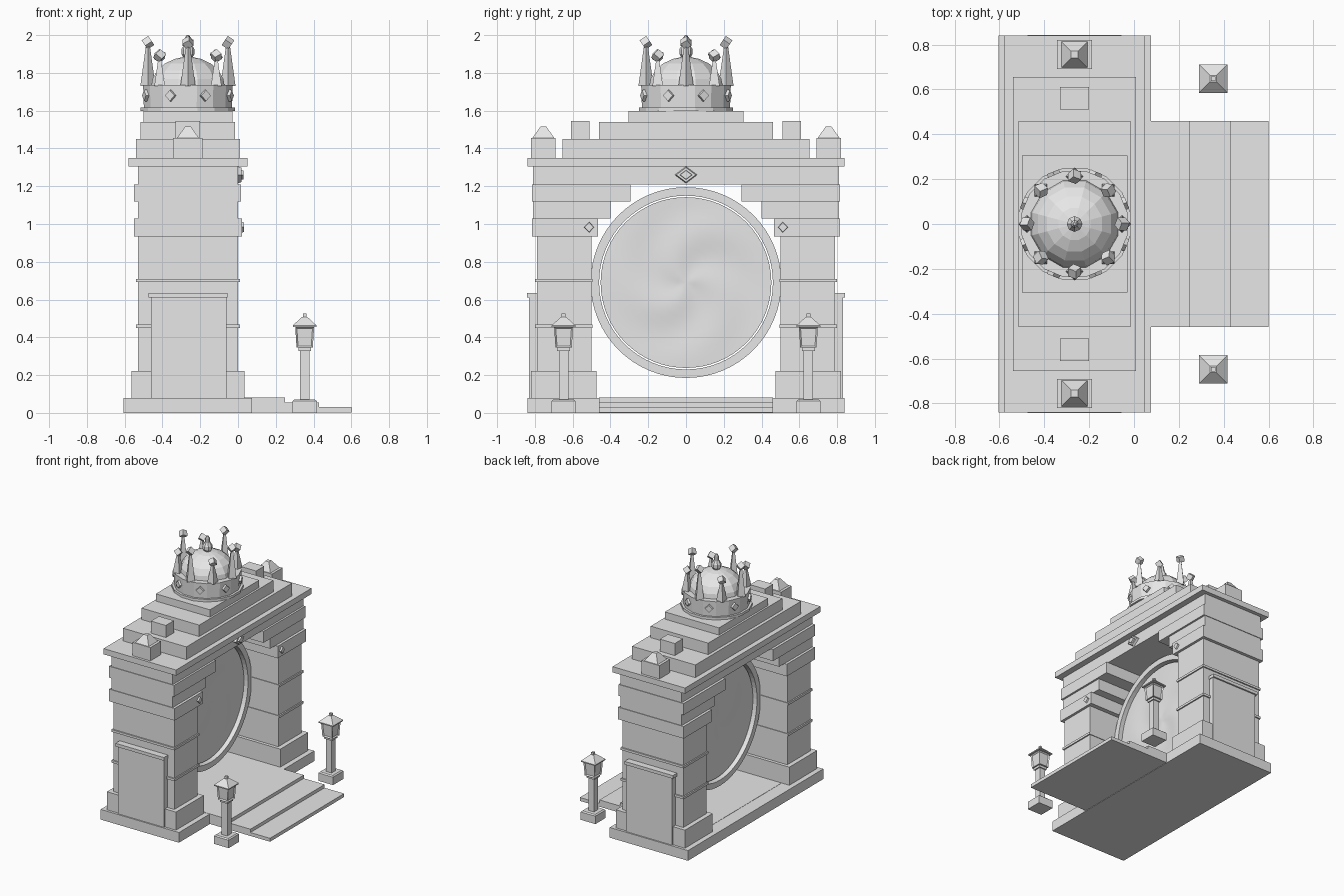
import bpy, bmesh, math
from mathutils import Matrix, Vector

if "Cube" in bpy.data.objects:
    bpy.data.objects.remove(bpy.data.objects["Cube"])

CX = -0.265  # centre line of the arch wall
stone = bpy.data.materials.new("stone_grey")
stone.diffuse_color = (0.8, 0.8, 0.8, 1)
stone.use_nodes = True
stone.node_tree.nodes["Principled BSDF"].inputs["Base Color"].default_value = stone.diffuse_color


def finish(name, bm):
    bmesh.ops.recalc_face_normals(bm, faces=bm.faces)
    me = bpy.data.meshes.new(name)
    bm.to_mesh(me)
    bm.free()
    me.materials.append(stone)
    ob = bpy.data.objects.new(name, me)
    bpy.context.collection.objects.link(ob)
    return ob


def add_box(bm, x0, x1, y0, y1, z0, z1):
    m = Matrix.LocRotScale(Vector(((x0 + x1) / 2, (y0 + y1) / 2, (z0 + z1) / 2)), None,
                           Vector((x1 - x0, y1 - y0, z1 - z0)))
    bmesh.ops.create_cube(bm, size=1, matrix=m)


def box(name, *dims):
    bm = bmesh.new()
    add_box(bm, *dims)
    return finish(name, bm)


def add_stack(bm, cx, cy, profile, sides=4, turn=math.pi / 4):
    """Closed stack of polygon rings; profile is (radius, z)."""
    rings = []
    for r, z in profile:
        rings.append([bm.verts.new((cx + r * math.cos(turn + math.tau * i / sides),
                                    cy + r * math.sin(turn + math.tau * i / sides), z))
                      for i in range(sides)])
    for a, b in zip(rings, rings[1:]):
        for i in range(sides):
            j = (i + 1) % sides
            bm.faces.new((a[i], a[j], b[j], b[i]))
    bm.faces.new(rings[0])
    bm.faces.new(rings[-1])


def stack(name, *args, **kw):
    bm = bmesh.new()
    add_stack(bm, *args, **kw)
    return finish(name, bm)


def square(half, z):
    return (half * math.sqrt(2), z)


def add_diamond(bm, centre, angle, w, h, d):
    """Flat diamond plate facing outwards along angle about z."""
    rot = Matrix.Translation(centre) @ Matrix.Rotation(angle, 4, 'Z')
    pts = [(w, 0), (0, h), (-w, 0), (0, -h)]
    back = [bm.verts.new(rot @ Vector((-d, y, z))) for y, z in pts]
    front = [bm.verts.new(rot @ Vector((d, y * .85, z * .85))) for y, z in pts]
    for i in range(4):
        j = (i + 1) % 4
        bm.faces.new((back[i], back[j], front[j], front[i]))
    bm.faces.new(back)
    bm.faces.new(front)


# Plinth and front steps
box("plinth", -0.605, 0.075, -0.84, 0.84, 0, 0.08)
for i, (x0, x1, top) in enumerate([(-0.5, 0.25, 0.082), (0.25, 0.43, 0.056), (0.43, 0.6, 0.03)]):
    box(f"step_{i + 1}", x0, x1, -0.46, 0.46, 0.003, top)

# Piers, with mirrored parts on both sides: x0, x1, inner y, outer y, z0, z1
PIER = {
    "pier_foot": (-0.565, 0.035, 0.475, 0.82, 0.08, 0.222),
    "pier_shaft": (-0.53, 0.0, 0.5, 0.79, 0.222, 0.935),
    "pier_band_low": (-0.54, 0.01, 0.495, 0.8, 0.45, 0.468),
    "pier_band_high": (-0.54, 0.01, 0.495, 0.8, 0.692, 0.71),
    "side_panel": (-0.46, -0.06, 0.78, 0.83, 0.08, 0.61),
    "side_panel_cap": (-0.475, -0.055, 0.78, 0.842, 0.61, 0.635),
    "corbel_low": (-0.55, 0.02, 0.465, 0.815, 0.935, 1.03),
    "corbel_middle": (-0.53, 0.0, 0.4, 0.81, 1.03, 1.12),
    "corbel_high": (-0.55, 0.015, 0.295, 0.815, 1.12, 1.21),
    "roof_block": (-0.33, -0.2, 0.51, 0.61, 1.45, 1.545),
}
for name, (x0, x1, a, b, z0, z1) in PIER.items():
    if name == "roof_block":
        z0 = 1.35
    box(name + "_right", x0, x1, a, b, z0, z1)
    box(name + "_left", x0, x1, -b, -a, z0, z1)

# Lintel, cornice and stepped roof
box("lintel", -0.53, 0.0, -0.81, 0.81, 1.21, 1.305)
box("cornice", -0.58, 0.05, -0.84, 0.84, 1.305, 1.35)
box("roof_tier_low", -0.54, 0.01, -0.655, 0.655, 1.35, 1.45)
box("roof_tier_middle", -0.515, -0.015, -0.46, 0.46, 1.45, 1.54)
box("roof_tier_high", -0.5, -0.03, -0.305, 0.305, 1.54, 1.597)

# Corner pinnacles
for s in (-1, 1):
    bm = bmesh.new()
    add_box(bm, CX - .078, CX + .078, s * .755 - .065, s * .755 + .065, 1.35, 1.455)
    add_stack(bm, CX, s * .755, [square(.058, 1.455), square(.016, 1.515)])
    finish("pinnacle", bm)

# Front gems
bm = bmesh.new()
add_diamond(bm, (0.008, 0, 1.26), 0, 0.06, 0.045, 0.01)
add_diamond(bm, (0.02, 0, 1.26), 0, 0.036, 0.027, 0.01)
for s in (-1, 1):
    add_diamond(bm, (0.022, s * .513, 0.983), 0, 0.028, 0.03, 0.01)
finish("front_gems", bm)

# Round portal ring, square in section
N, CZ = 64, 0.69
bm = bmesh.new()
section = [(0.46, -.03), (0.505, -.03), (0.505, .03), (0.46, .03)]
loops = [[bm.verts.new((CX + dx, r * math.cos(math.tau * i / N), CZ + r * math.sin(math.tau * i / N)))
          for r, dx in section] for i in range(N)]
for i in range(N):
    a, b = loops[i], loops[(i + 1) % N]
    for k in range(4):
        m = (k + 1) % 4
        bm.faces.new((a[k], a[m], b[m], b[k]))
finish("portal_ring", bm)

# Portal disc with a faint swirl in its surface
bm = bmesh.new()
centre = bm.verts.new((CX, 0, CZ))
prev = None
for k in range(1, 11):
    r = 0.452 * k / 10
    ring = []
    for i in range(N):
        t = math.tau * i / N
        dx = 0.006 * math.sin(3 * t + 14 * r) * math.sin(math.pi * k / 10)
        ring.append(bm.verts.new((CX + dx, r * math.cos(t), CZ + r * math.sin(t))))
    for i in range(N):
        j = (i + 1) % N
        bm.faces.new((centre, ring[i], ring[j]) if prev is None else (prev[i], ring[i], ring[j], prev[j]))
    prev = ring
disc = finish("portal_disc", bm)
for p in disc.data.polygons:
    p.use_smooth = True

# Crown: band, dome and top ornament
stack("crown_rim", CX, 0, [(.255, 1.597), (.255, 1.617)], sides=16, turn=math.pi / 16)
stack("crown_band", CX, 0, [(.238, 1.617), (.242, 1.735), (.2, 1.735)], sides=16, turn=math.pi / 16)
dome = [(.203 * math.cos(a), 1.72 + .165 * math.sin(a)) for a in (0, .3, .6, .9, 1.2, 1.45)]
stack("crown_dome", CX, 0, dome, sides=12, turn=math.pi / 12)
stack("crown_finial", CX, 0, [(.02, 1.875), (.035, 1.9), (.035, 1.925), (.02, 1.95), (.016, 1.985), (.006, 2.0)],
      sides=8, turn=0)

# Crown points with cubes, tall ones on the axes, and band diamonds between them
spikes, gems = bmesh.new(), bmesh.new()
for i in range(8):
    a = math.tau * i / 8
    tip = 1.94 if i % 2 == 0 else 1.87
    x, y = CX + .212 * math.cos(a), .212 * math.sin(a)
    add_stack(spikes, x, y, [(.04, 1.73), (.011, tip)], turn=a)
    rot = Matrix.Rotation(a, 4, 'Z') @ Matrix.Rotation(.6, 4, 'Y') @ Matrix.Rotation(.6, 4, 'X')
    bmesh.ops.create_cube(spikes, size=.042, matrix=Matrix.Translation((x, y, tip + .02)) @ rot)
    b = a + math.pi / 8
    add_diamond(gems, (CX + .24 * math.cos(b), .24 * math.sin(b), 1.68), b, .032, .034, .012)
finish("crown_points", spikes)
finish("crown_gems", gems)

# Lamps
LX = 0.353
for s in (-1, 1):
    y = s * 0.648
    bm = bmesh.new()
    add_stack(bm, LX, y, [square(.064, 0), square(.064, .062), square(.055, .07)])
    add_stack(bm, LX, y, [square(.025, .07), square(.025, .33)])
    add_stack(bm, LX, y, [square(.034, .327), square(.034, .345)])
    add_stack(bm, LX, y, [square(.043, .345), square(.05, .455)])
    panes = [f for f in bm.faces if abs(f.normal.z) < .2 and .39 < f.calc_center_median().z < .41]
    bm.normal_update()
    panes = [f for f in bm.faces if abs(f.normal.z) < .2 and .39 < f.calc_center_median().z < .41]
    bmesh.ops.recalc_face_normals(bm, faces=bm.faces)
    bmesh.ops.inset_individual(bm, faces=panes, thickness=.012, depth=-.008)
    add_stack(bm, LX, y, [square(.063, .455), square(.063, .463), square(.014, .508)])
    add_stack(bm, LX, y, [square(.01, .505), square(.01, .525)])
    finish("lamp", bm)
